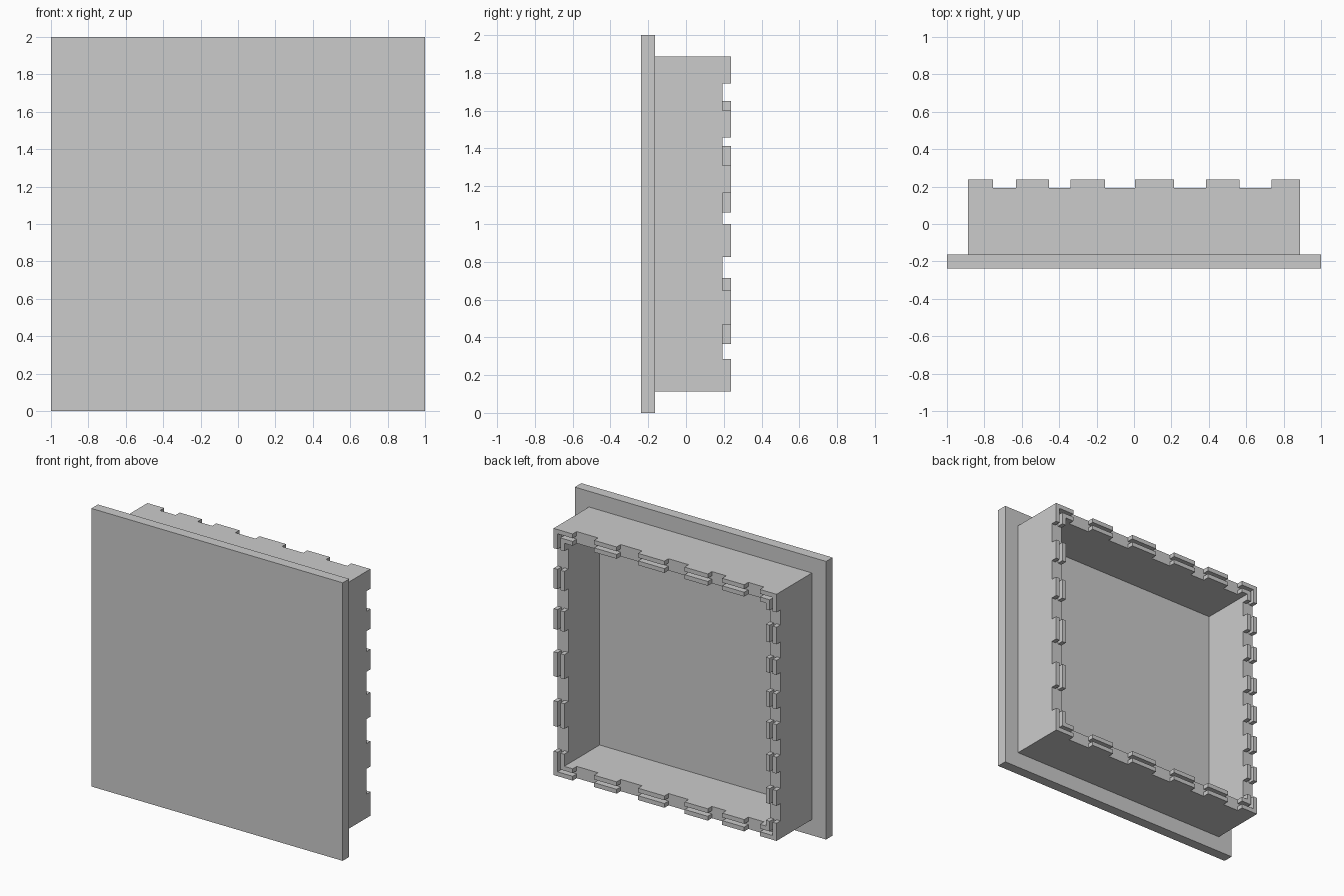
import bpy
import bmesh
from mathutils import Vector

if "Cube" in bpy.data.objects:
    bpy.data.objects.remove(bpy.data.objects["Cube"])

FRONT, PANEL_BACK, RIM, TIP = -0.238, -0.164, 0.192, 0.238
CZ = 1.0            # centre height
HALF = 0.887        # outer half size of the raised frame
WALL = 0.085        # frame wall thickness
STRIP = 0.031       # thickness of one clip strip


def add_box(bm, lo, hi):
    lo, hi = Vector(lo), Vector(hi)
    verts = bmesh.ops.create_cube(bm, size=1)["verts"]
    for v in verts:
        v.co = (lo + hi) / 2 + Vector(a * b for a, b in zip(v.co, hi - lo))


def finish(bm, name):
    bmesh.ops.recalc_face_normals(bm, faces=bm.faces)
    mesh = bpy.data.meshes.new(name)
    bm.to_mesh(mesh)
    bm.free()
    obj = bpy.data.objects.new(name, mesh)
    bpy.context.collection.objects.link(obj)
    return obj


# Front panel with the hollow square frame raised from its back
bm = bmesh.new()
add_box(bm, (-1, FRONT, 0), (1, PANEL_BACK, 2))
bm.normal_update()
back = max(bm.faces, key=lambda f: f.calc_center_median().y)
bmesh.ops.inset_region(bm, faces=[back], thickness=1 - HALF, use_even_offset=True)
ring = bmesh.ops.inset_region(bm, faces=[back], thickness=WALL,
                              use_even_offset=True)["faces"]
ext = bmesh.ops.extrude_face_region(bm, geom=ring)["geom"]
bmesh.ops.delete(bm, geom=[f for f in ring if f.is_valid], context='FACES_ONLY')
bmesh.ops.translate(bm, vec=(0, RIM - PANEL_BACK, 0),
                    verts=[g for g in ext if isinstance(g, bmesh.types.BMVert)])
finish(bm, "panel_and_frame")

# Tooth spans along each side of the frame
horizontal = [(-0.887, -0.755), (-0.63, -0.455), (-0.34, -0.155),
              (0.005, 0.215), (0.385, 0.565), (0.735, 0.887)]
right = [(0.113, 0.285), (0.467, 0.648), (0.825, 1.0),
         (1.165, 1.31), (1.457, 1.6), (1.745, 1.887)]
left = [(0.113, 0.24), (0.365, 0.475), (0.597, 0.715), (0.83, 0.95),
        (1.06, 1.17), (1.307, 1.412), (1.527, 1.65), (1.757, 1.887)]


def clip_row(name, outer):
    """One ring of teeth; outer is the ring's outer half size."""
    inner = outer - STRIP
    bm = bmesh.new()
    for s in (-1, 1):
        z0, z1 = sorted((CZ + s * inner, CZ + s * outer))
        for a, b in horizontal:
            add_box(bm, (max(a, -outer), RIM, z0), (min(b, outer), TIP, z1))
        x0, x1 = sorted((s * inner, s * outer))
        for a, b in (right if s > 0 else left):
            add_box(bm, (x0, RIM, max(a, CZ - inner)),
                    (x1, TIP, min(b, CZ + inner)))
    return finish(bm, name)


# Two concentric rows of teeth with a groove between them
clip_row("outer_teeth", HALF)
clip_row("inner_teeth", HALF - WALL + STRIP)
